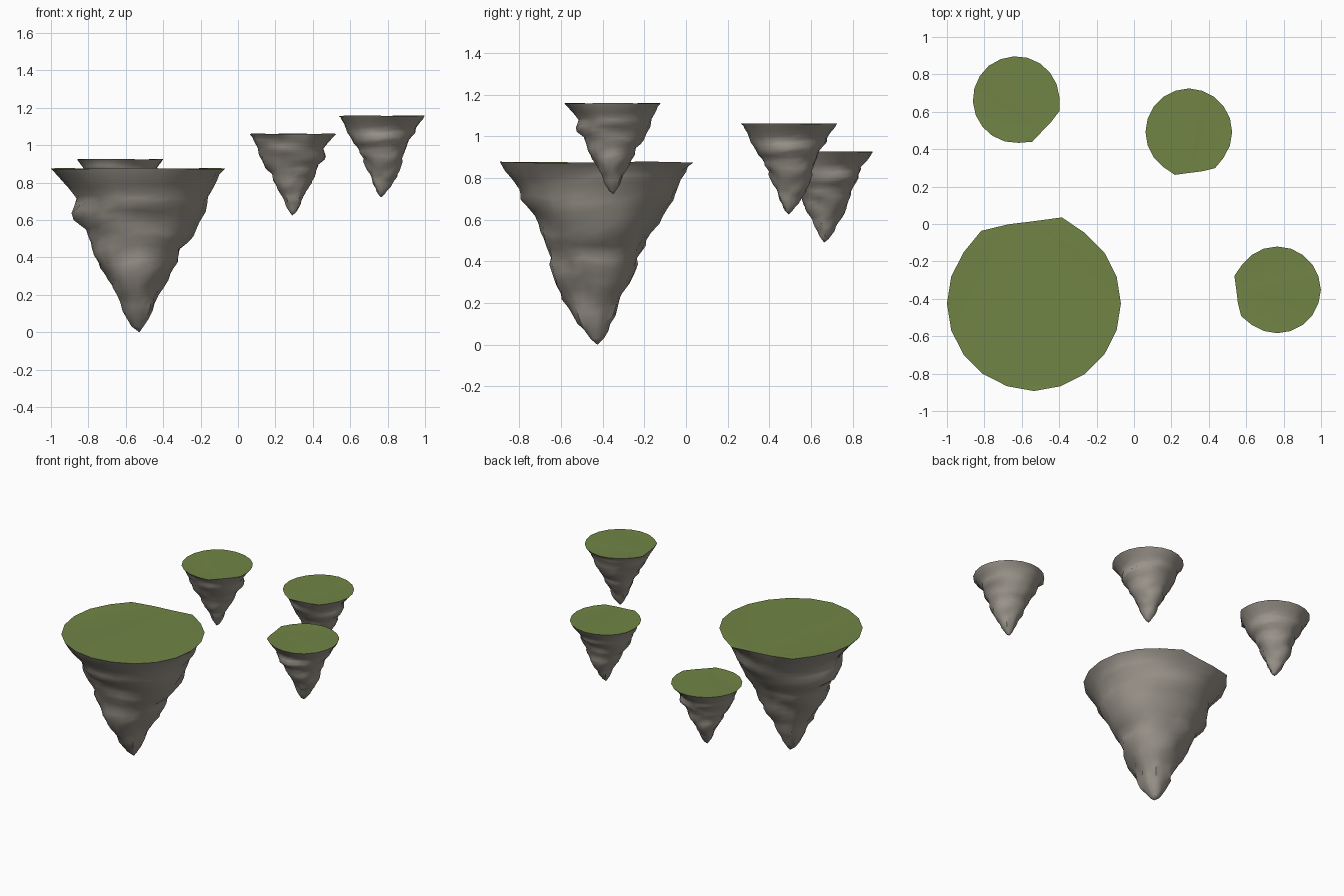
import bpy, bmesh, math
from mathutils import Vector, noise

if "Cube" in bpy.data.objects:
    bpy.data.objects.remove(bpy.data.objects["Cube"])

SIDES = 20
# Height, then rock radius towards +x, +y, -x, -y
PROFILE = [
    (0.03, .030, .030, .035, .035), (0.06, .050, .050, .060, .055),
    (0.10, .070, .065, .080, .095), (0.20, .115, .100, .123, .140),
    (0.30, .180, .155, .173, .205), (0.40, .220, .200, .227, .230),
    (0.47, .240, .248, .250, .250), (0.50, .288, .240, .262, .262),
    (0.56, .310, .285, .285, .285), (0.62, .340, .325, .355, .312),
    (0.70, .380, .368, .330, .360), (0.80, .418, .405, .405, .412),
    (0.845, .437, .436, .448, .448), (0.875, .460, .462, .468, .470),
]
RIM_Z = 0.875


def material(name, colour):
    m = bpy.data.materials.new(name)
    m.diffuse_color = (*colour, 1)
    m.use_nodes = True
    m.node_tree.nodes["Principled BSDF"].inputs["Base Color"].default_value = m.diffuse_color
    return m


rock_mat = material("rock grey brown", (0.325, 0.297, 0.257))
grass_mat = material("grass green", (0.165, 0.232, 0.060))


def profile_radius(z, a):
    """Blend the four side profiles by direction."""
    lo, hi = PROFILE[0], PROFILE[-1]
    for p, q in zip(PROFILE, PROFILE[1:]):
        if p[0] <= z <= q[0]:
            lo, hi = p, q
            break
    f = (z - lo[0]) / (hi[0] - lo[0])
    r = [u + (v - u) * f for u, v in zip(lo[1:], hi[1:])]
    c, s = math.cos(a), math.sin(a)
    return (r[0] if c > 0 else r[2]) * c * c + (r[1] if s > 0 else r[3]) * s * s


def rim_radius(i):
    """Nearly round rim with one cut-off stretch."""
    return {4: .484, 5: .440, 6: .445, 7: .480, 15: .468}.get(i, .465)


def rim_point(i):
    a = math.tau * i / SIDES
    r = rim_radius(i)
    return Vector((r * math.cos(a), r * math.sin(a), RIM_Z + .003 * math.sin(3 * a)))


# Hanging rock cone: rings of slightly broken ledges closing to a tip
bm = bmesh.new()
tip = bm.verts.new((0.008, 0, 0))
levels = [0.03 + (RIM_Z - 0.03) * k / 22 for k in range(22)]
rings = []
for z in levels:
    ring = []
    for i in range(SIDES):
        a = math.tau * i / SIDES
        d = Vector((math.cos(a), math.sin(a), 0))
        r = profile_radius(z, a)
        n = noise.noise(Vector((d.x * 1.8, d.y * 1.8, z * 10 + 3)))
        m = noise.noise(d * 2.5 + Vector((7, 2, z * 19)))
        fade = min(1, (RIM_Z - z) / .1) * min(1, z / .2)
        r += fade * (.024 * n + .022 * m - .003)
        zz = z + fade * (.014 * math.sin(2 * a + 9 * z) + .016 * m)
        ring.append(bm.verts.new((r * d.x, r * d.y, zz)))
    rings.append(ring)
rings.append([bm.verts.new(rim_point(i)) for i in range(SIDES)])
for i in range(SIDES):
    j = (i + 1) % SIDES
    bm.faces.new((tip, rings[0][j], rings[0][i]))
    for low, up in zip(rings, rings[1:]):
        bm.faces.new((low[i], low[j], up[j], up[i]))
for f in bm.faces:
    f.smooth = True
bm.normal_update()
for e in bm.edges:
    if len(e.link_faces) == 2 and e.calc_face_angle() > math.radians(40):
        e.smooth = False
rock_mesh = bpy.data.meshes.new("rock")
bm.to_mesh(rock_mesh)
bm.free()
rock_mesh.materials.append(rock_mat)

# Flat grass cap filling the rim
bm = bmesh.new()
bm.faces.new([bm.verts.new(rim_point(i)) for i in range(SIDES)])
bmesh.ops.triangulate(bm, faces=bm.faces[:])
grass_mesh = bpy.data.meshes.new("grass")
bm.to_mesh(grass_mesh)
bm.free()
grass_mesh.materials.append(grass_mat)


def island(name, loc, scale, turn):
    for part, mesh in (("rock", rock_mesh), ("grass", grass_mesh)):
        o = bpy.data.objects.new(f"{name}_{part}", mesh)
        o.location = loc
        o.scale = (scale,) * 3
        o.rotation_euler.z = math.radians(turn)
        bpy.context.collection.objects.link(o)


island("large_island", (-.535, -.425, 0), 1, 0)
island("back_left_island", (-.63, .665, .49), .498, -141)
island("back_right_island", (.293, .492, .625), .498, 180)
island("right_island", (.766, -.352, .722), .498, 90)
